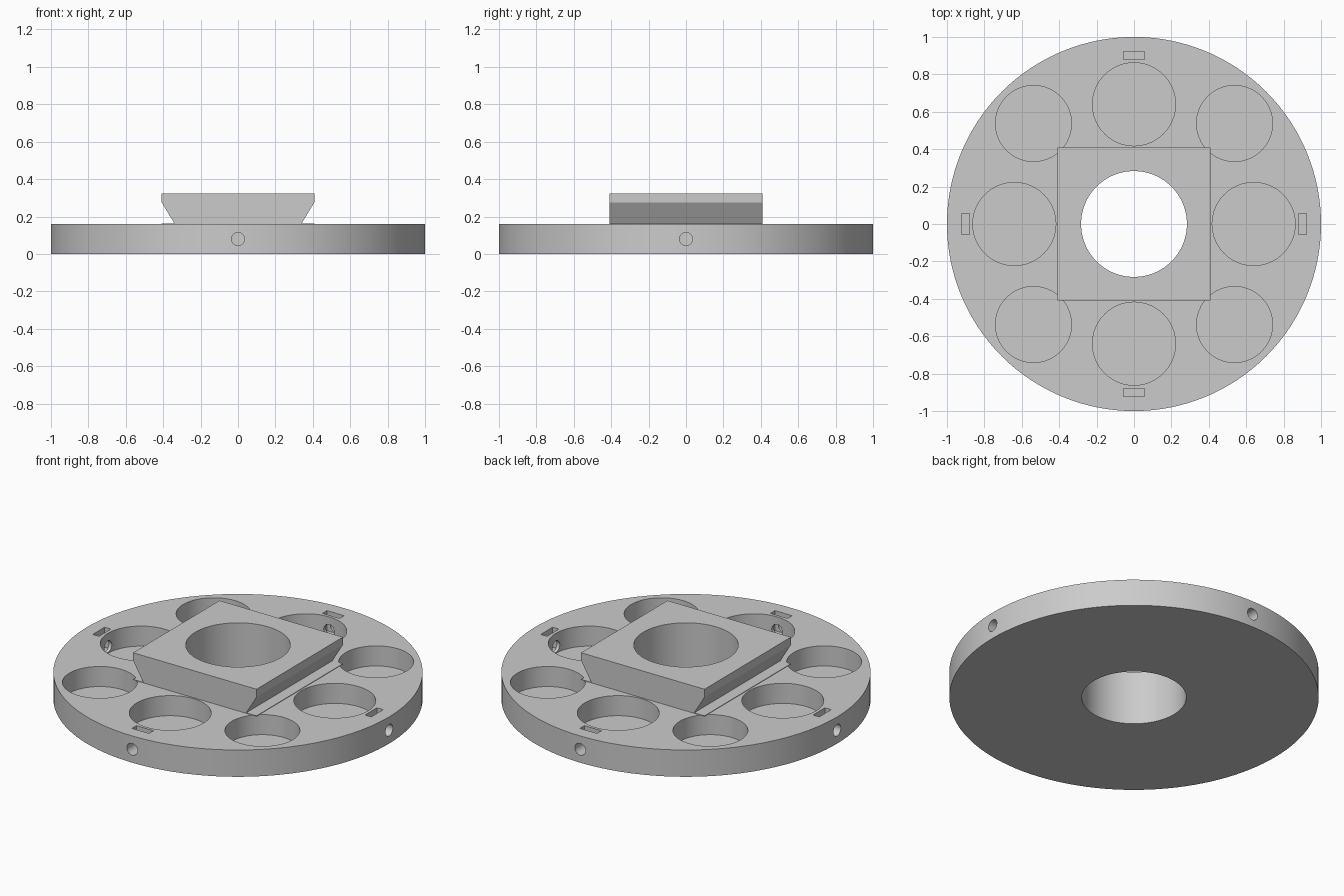
import bpy, bmesh, math
from mathutils import Matrix, Vector

cube = bpy.data.objects.get("Cube")
if cube:
    bpy.data.objects.remove(cube, do_unlink=True)

DISC_TOP, FLOOR, TOP = 0.16, 0.04, 0.322

grey = bpy.data.materials.new("light_grey")
grey.use_nodes = True
grey.diffuse_color = (0.6, 0.6, 0.6, 1)
grey.node_tree.nodes["Principled BSDF"].inputs["Base Color"].default_value = (0.6, 0.6, 0.6, 1)


def make(name, bm, helper=False):
    bmesh.ops.recalc_face_normals(bm, faces=bm.faces)
    mesh = bpy.data.meshes.new(name)
    bm.to_mesh(mesh)
    bm.free()
    mesh.materials.append(grey)
    obj = bpy.data.objects.new(name, mesh)
    bpy.context.collection.objects.link(obj)
    obj.hide_render = helper
    return obj


def cylinder(bm, radius, z0, z1, x=0, y=0, sides=64):
    bmesh.ops.create_cone(bm, cap_ends=True, segments=sides, radius1=radius, radius2=radius,
                          depth=z1 - z0, matrix=Matrix.Translation((x, y, (z0 + z1) / 2)))


def cut(obj, cutters):
    bpy.context.view_layer.objects.active = obj
    for cutter in cutters:
        mod = obj.modifiers.new("cut", 'BOOLEAN')
        mod.operation = 'DIFFERENCE'
        mod.solver = 'EXACT'
        mod.object = cutter
        bpy.ops.object.modifier_apply(modifier=mod.name)
    bpy.ops.object.select_all(action='DESELECT')
    obj.select_set(True)
    bpy.ops.object.shade_smooth_by_angle(angle=math.radians(30))


# Central bore cutter
bm = bmesh.new()
cylinder(bm, 0.283, -0.1, 0.5, sides=96)
bore = make("bore_cutter", bm, True)

# Pockets, nut slots and radial screw holes, repeated around the disc
pockets, screws = bmesh.new(), bmesh.new()
for i in range(8):
    a = i * math.pi / 4
    r, radius = (0.76, 0.203) if i % 2 else (0.64, 0.222)
    cylinder(pockets, radius, FLOOR, 0.25, r * math.cos(a), r * math.sin(a))
    if i % 2 == 0:
        turn = Matrix.Rotation(a, 4, 'Z')
        bmesh.ops.create_cube(pockets, size=1, matrix=turn
                              @ Matrix.Translation((0.9, 0, (FLOOR + 0.25) / 2))
                              @ Matrix.Diagonal((0.042, 0.113, 0.25 - FLOOR, 1)))
        bmesh.ops.create_cone(screws, cap_ends=True, segments=32, radius1=0.035, radius2=0.035,
                              depth=0.4, matrix=turn @ Matrix.Translation((0.9, 0, 0.08))
                              @ Matrix.Rotation(math.pi / 2, 4, 'Y'))
pocket_cutter = make("pocket_cutter", pockets, True)
screw_cutter = make("screw_hole_cutter", screws, True)

# Round base disc
bm = bmesh.new()
cylinder(bm, 1, 0, DISC_TOP, sides=128)
disc = make("base_disc", bm)
cut(disc, [bore, pocket_cutter, screw_cutter])

# Dovetail block on a thin square foot, extruded front to back
half = [(0.408, DISC_TOP), (0.408, 0.163), (0.34, 0.163), (0.408, 0.275), (0.408, TOP)]
outline = half + [(-x, z) for x, z in reversed(half)]
bm = bmesh.new()
face = bm.faces.new([bm.verts.new((x, -0.408, z)) for x, z in outline])
ext = bmesh.ops.extrude_face_region(bm, geom=[face])
bmesh.ops.translate(bm, vec=Vector((0, 0.816, 0)),
                    verts=[v for v in ext["geom"] if isinstance(v, bmesh.types.BMVert)])
block = make("dovetail_block", bm)
cut(block, [bore])

for helper in (bore, pocket_cutter, screw_cutter):
    bpy.data.objects.remove(helper, do_unlink=True)
